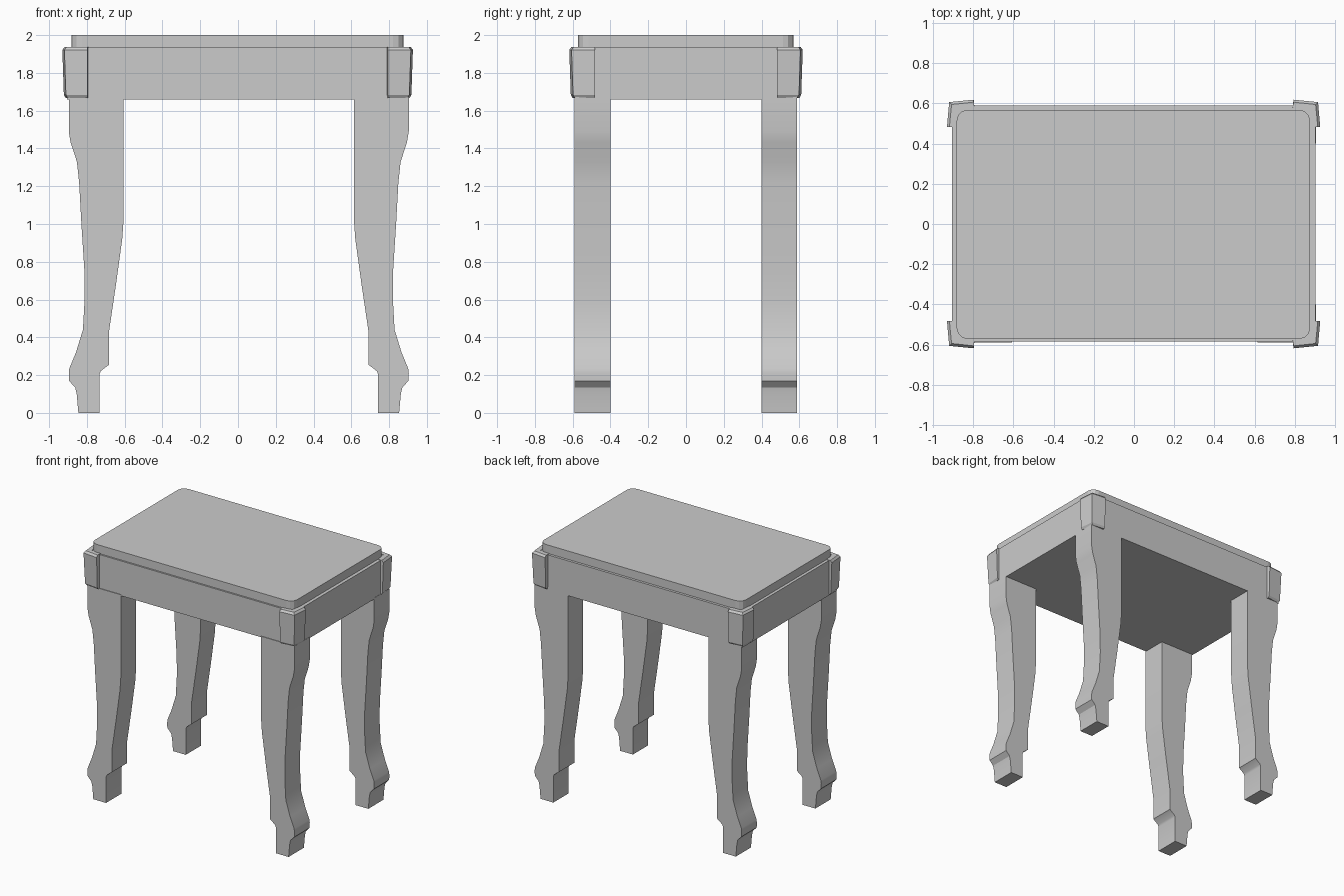
import bpy, bmesh, math

if "Cube" in bpy.data.objects:
    bpy.data.objects.remove(bpy.data.objects["Cube"])


def loft(name, rings, smooth=None):
    """Solid from a stack of equal-length closed rings, capped at both ends."""
    bm = bmesh.new()
    vs = [[bm.verts.new(p) for p in ring] for ring in rings]
    n = len(rings[0])
    for a, b in zip(vs, vs[1:]):
        for i in range(n):
            j = (i + 1) % n
            bm.faces.new((a[i], a[j], b[j], b[i]))
    bm.faces.new(vs[0][::-1])
    bm.faces.new(vs[-1])
    bmesh.ops.recalc_face_normals(bm, faces=bm.faces)
    me = bpy.data.meshes.new(name)
    bm.to_mesh(me)
    bm.free()
    ob = bpy.data.objects.new(name, me)
    bpy.context.collection.objects.link(ob)
    if smooth:
        bpy.ops.object.select_all(action='DESELECT')
        ob.select_set(True)
        bpy.context.view_layer.objects.active = ob
        bpy.ops.object.shade_smooth_by_angle(angle=math.radians(smooth))
    return ob


def slab(name, x0, x1, y0, y1, z0, z1, r=0.0, seg=3):
    """Flat board with optionally rounded corners."""
    pts = []
    for k, (x, y) in enumerate([(x1 - r, y1 - r), (x0 + r, y1 - r),
                                (x0 + r, y0 + r), (x1 - r, y0 + r)]):
        for s in range(seg + 1 if r else 1):
            a = math.pi / 2 * (k + s / seg)
            pts.append((x + r * math.cos(a), y + r * math.sin(a)))
    return loft(name, [[(x, y, z) for x, y in pts] for z in (z0, z1)])


# Apron box and seat board
slab("apron", -0.905, 0.902, -0.585, 0.588, 1.66, 1.934)
slab("seat", -0.882, 0.876, -0.572, 0.568, 1.93, 2.0, r=0.055)

# Leg outline (distance from centre, height): outer edge down, inner edge up
LEG = [(0.90, 1.67), (0.90, 1.49), (0.89, 1.43), (0.857, 1.33), (0.845, 1.22),
       (0.833, 1.0), (0.817, 0.75), (0.816, 0.6), (0.825, 0.44), (0.862, 0.32),
       (0.897, 0.235), (0.90, 0.21), (0.899, 0.17), (0.866, 0.135),
       (0.858, 0.1), (0.849, 0.0),
       (0.738, 0.0), (0.738, 0.205), (0.745, 0.215), (0.687, 0.255),
       (0.687, 0.43), (0.65, 0.68), (0.617, 0.92), (0.61, 1.02), (0.61, 1.67)]
LEG[18] = (0.73, 0.222)

# Corner pad outline and its (height, inset) levels
PAD = [(0.928, 0.482), (0.917, 0.606), (0.795, 0.618),
       (0.790, 0.57), (0.872, 0.565), (0.882, 0.482)]
LEVELS = [(1.667, 0.018), (1.683, 0.008), (1.922, 0.0), (1.938, 0.012)]

for sx, side in ((-1, "left"), (1, "right")):
    for sy, end in ((-1, "front"), (1, "back")):
        ys = (0.40, 0.588 if sy > 0 else 0.59)
        loft(f"{end}_{side}_leg",
             [[(sx * x + 0.004, sy * y, z) for x, z in LEG] for y in ys], 30)
        rings = []
        for z, d in LEVELS:
            ring = []
            for i, (x, y) in enumerate(PAD):
                dx = d if i < 2 else 0
                dy = d if i in (1, 2) else 0
                ring.append((sx * (x - dx) - 0.002, sy * (y - dy), z))
            rings.append(ring)
        loft(f"{end}_{side}_corner_pad", rings)
